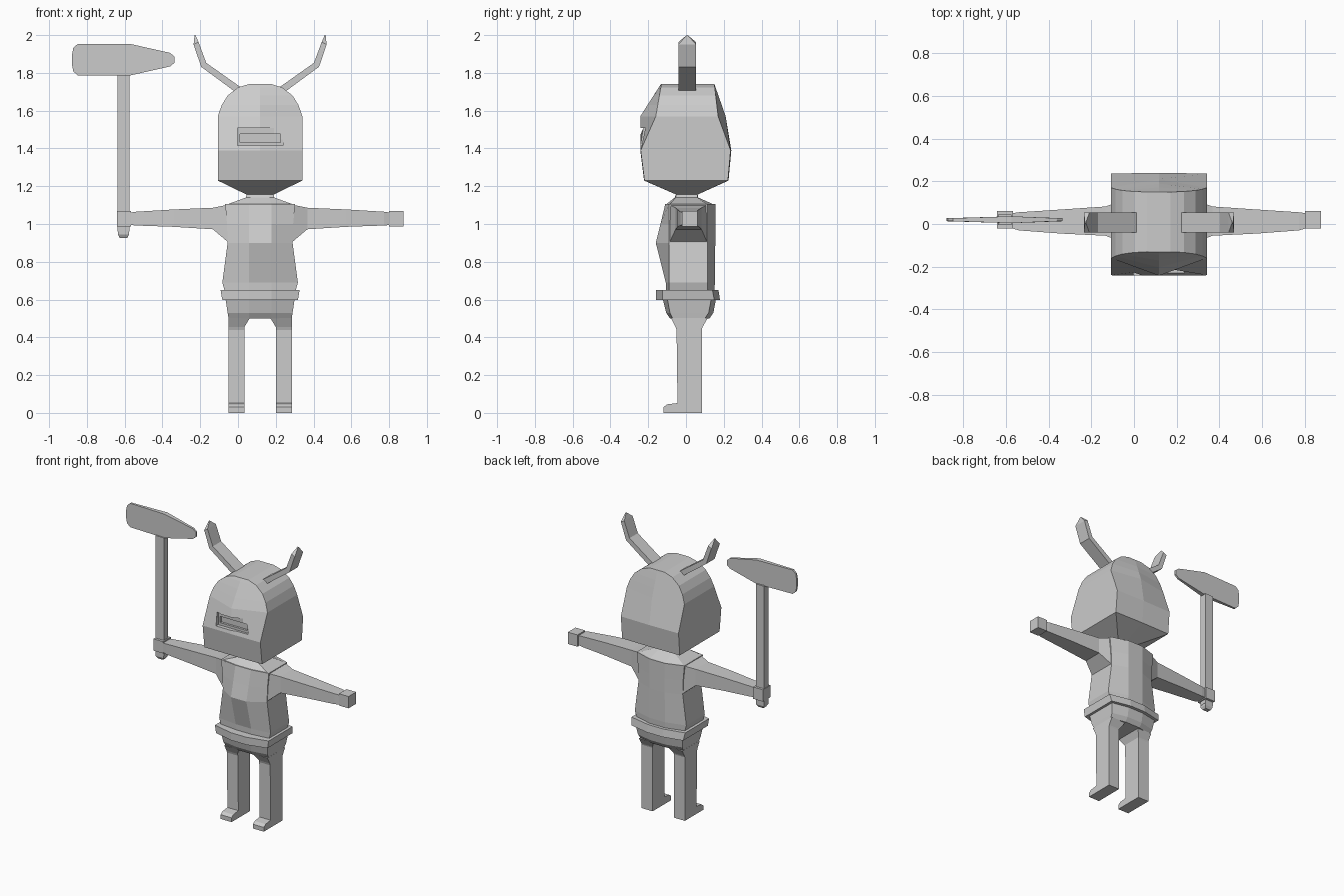
import bpy, bmesh

CX = 0.117  # the figure's centre line (the raised tool widens one side)

grey = bpy.data.materials.new("plain_grey")
grey.diffuse_color = (0.6, 0.6, 0.6, 1)


def loft(name, rings):
    """Skin a list of equal-length closed rings and cap both ends."""
    bm = bmesh.new()
    vs = [[bm.verts.new(p) for p in r] for r in rings]
    n = len(vs[0])
    for a, b in zip(vs, vs[1:]):
        for i in range(n):
            j = (i + 1) % n
            bm.faces.new((a[i], a[j], b[j], b[i]))
    bm.faces.new(vs[0][::-1])
    bm.faces.new(vs[-1])
    bmesh.ops.recalc_face_normals(bm, faces=bm.faces)
    me = bpy.data.meshes.new(name)
    bm.to_mesh(me)
    bm.free()
    me.materials.append(grey)
    ob = bpy.data.objects.new(name, me)
    bpy.context.collection.objects.link(ob)
    return ob


def box(name, x0, x1, y0, y1, z0, z1):
    return loft(name, [[(x0, y0, z), (x1, y0, z), (x1, y1, z), (x0, y1, z)] for z in (z0, z1)])


def pair(name, rings):
    """Make a left and right copy of rings given as offsets from the centre line."""
    for s, side in ((1, "left"), (-1, "right")):
        loft(f"{side}_{name}", [[(CX + s * x, y, z) for x, y, z in r] for r in rings])


def trunk_ring(z, w, m, fe, fc, be, bc):
    """Eight-sided section: half width, half width of the centre panel, edge/centre depths."""
    pts = [(-w, fe), (-m, fc), (m, fc), (w, fe), (w, be), (m, bc), (-m, bc), (-w, be)]
    return [(CX + x, y, z) for x, y in pts]


def head_ring(z, w, fe, fc, be, bc):
    """Six-sided section with a ridge down the front and back."""
    pts = [(-w, fe), (0, fc), (w, fe), (w, be), (0, bc), (-w, be)]
    return [(CX + x, y, z) for x, y in pts]


# Helmet-shaped head with a ridged face and domed top
rings = [head_ring(1.155, 0.07, -0.05, -0.05, 0.06, 0.06),
         head_ring(1.23, 0.224, -0.22, -0.222, 0.222, 0.225),
         head_ring(1.39, 0.224, -0.24, -0.242, 0.236, 0.24)]
for z, w in ((1.57, 0.224), (1.63, 0.203), (1.68, 0.172), (1.723, 0.117), (1.742, 0.055)):
    t = (z - 1.57) / 0.172
    rings.append(head_ring(z, w, -0.16 + 0.03 * t, -0.242 + 0.11 * t, 0.17 - 0.02 * t, 0.21 - 0.06 * t))
head = loft("head", rings)

# Visor slot cut in two steps
for i, (hw, z0, z1, depth) in enumerate(((0.12, 1.415, 1.507, -0.215), (0.107, 1.432, 1.476, -0.2))):
    cutter = box(f"visor_cutter_{i}", CX - hw, CX + hw, -0.4, depth, z0, z1)
    cutter.hide_render = True
    cutter.hide_set(True)
    mod = head.modifiers.new(f"visor_{i}", "BOOLEAN")
    mod.operation = "DIFFERENCE"
    mod.solver = "EXACT"
    mod.object = cutter

# Horns: swept flat bars ending in a point
Y0, Y1 = -0.04, 0.053


def bar(inner, outer, y0=Y0, y1=Y1):
    return [(inner[0], y0, inner[1]), (outer[0], y0, outer[1]),
            (outer[0], y1, outer[1]), (inner[0], y1, inner[1])]


pair("horn", [bar((0.09, 1.715), (0.125, 1.695)),
              bar((0.285, 1.853), (0.312, 1.832)),
              bar((0.326, 1.963), (0.352, 1.95)),
              bar((0.342, 2.0), (0.347, 2.0), 0.004, 0.009)])

# Neck and torso
loft("neck", [trunk_ring(1.10, 0.185, 0.06, -0.09, -0.11, 0.115, 0.155),
              trunk_ring(1.14, 0.075, 0.05, -0.055, -0.06, 0.06, 0.065),
              trunk_ring(1.165, 0.07, 0.05, -0.05, -0.05, 0.06, 0.06)])
loft("torso", [trunk_ring(0.64, 0.186, 0.06, -0.09, -0.105, 0.115, 0.15),
               trunk_ring(0.69, 0.2, 0.06, -0.09, -0.107, 0.115, 0.153),
               trunk_ring(0.90, 0.172, 0.06, -0.09, -0.16, 0.115, 0.155),
               trunk_ring(1.00, 0.175, 0.06, -0.09, -0.135, 0.115, 0.155),
               trunk_ring(1.105, 0.185, 0.06, -0.09, -0.11, 0.115, 0.155)])

# Belt and hips
loft("belt", [trunk_ring(0.597, 0.2, 0.06, -0.125, -0.16, 0.15, 0.18),
              trunk_ring(0.65, 0.209, 0.06, -0.125, -0.16, 0.14, 0.172)])
loft("hips", [trunk_ring(0.50, 0.167, 0.06, -0.07, -0.085, 0.1, 0.125),
              trunk_ring(0.53, 0.172, 0.06, -0.085, -0.105, 0.12, 0.145),
              trunk_ring(0.61, 0.184, 0.06, -0.1, -0.125, 0.135, 0.16)])

# Thighs, then straight legs whose profile includes the toe
pair("thigh", [[(a, f, z), (b, f, z), (b, k, z), (a, k, z)] for z, a, b, f, k in
               ((0.44, 0.083, 0.168, -0.05, 0.083), (0.455, 0.083, 0.168, -0.055, 0.088),
                (0.502, 0.054, 0.168, -0.08, 0.115))])
leg = [(0.085, 0), (0.085, 0.45), (-0.05, 0.45), (-0.045, 0.052),
       (-0.10, 0.045), (-0.12, 0.03), (-0.12, 0)]
pair("leg", [[(x, y, z) for y, z in leg] for x in (0.083, 0.168)])

# Outstretched arms and block hands
pair("arm", [[(x, f, lo), (x, k, lo), (x, k, hi), (x, f, hi)] for x, lo, hi, f, k in
             ((0.165, 0.90, 1.103, -0.088, 0.113), (0.25, 0.972, 1.086, -0.055, 0.082),
              (0.455, 0.985, 1.077, -0.045, 0.068), (0.655, 0.992, 1.065, -0.03, 0.055),
              (0.69, 0.995, 1.06, -0.02, 0.05))])
pair("hand", [[(x, -0.022, 0.987), (x, 0.062, 0.987), (x, 0.062, 1.07), (x, -0.022, 1.07)]
              for x in (0.683, 0.758)])

# Long-handled tool held upright: shaft, grip end and thin head
box("tool_shaft", -0.638, -0.574, -0.004, 0.045, 0.96, 1.79)
loft("tool_pommel", [[(-0.606 - w, 0.02 - d, z), (-0.606 + w, 0.02 - d, z),
                      (-0.606 + w, 0.02 + d, z), (-0.606 - w, 0.02 + d, z)]
                     for z, w, d in ((0.927, 0.02, 0.015), (0.945, 0.03, 0.025), (0.99, 0.03, 0.025))])
half = [(-0.878, 0.03), (-0.872, 0.062), (-0.848, 0.084), (-0.574, 0.084), (-0.36, 0.036), (-0.336, 0.016)]
outline = half + [(x, -h) for x, h in reversed(half)]
loft("tool_head", [[(x, 0.02 + s * (0.016 if -0.7 < x < -0.5 else 0.007), 1.87 + h) for x, h in outline]
                   for s in (-1, 1)])
